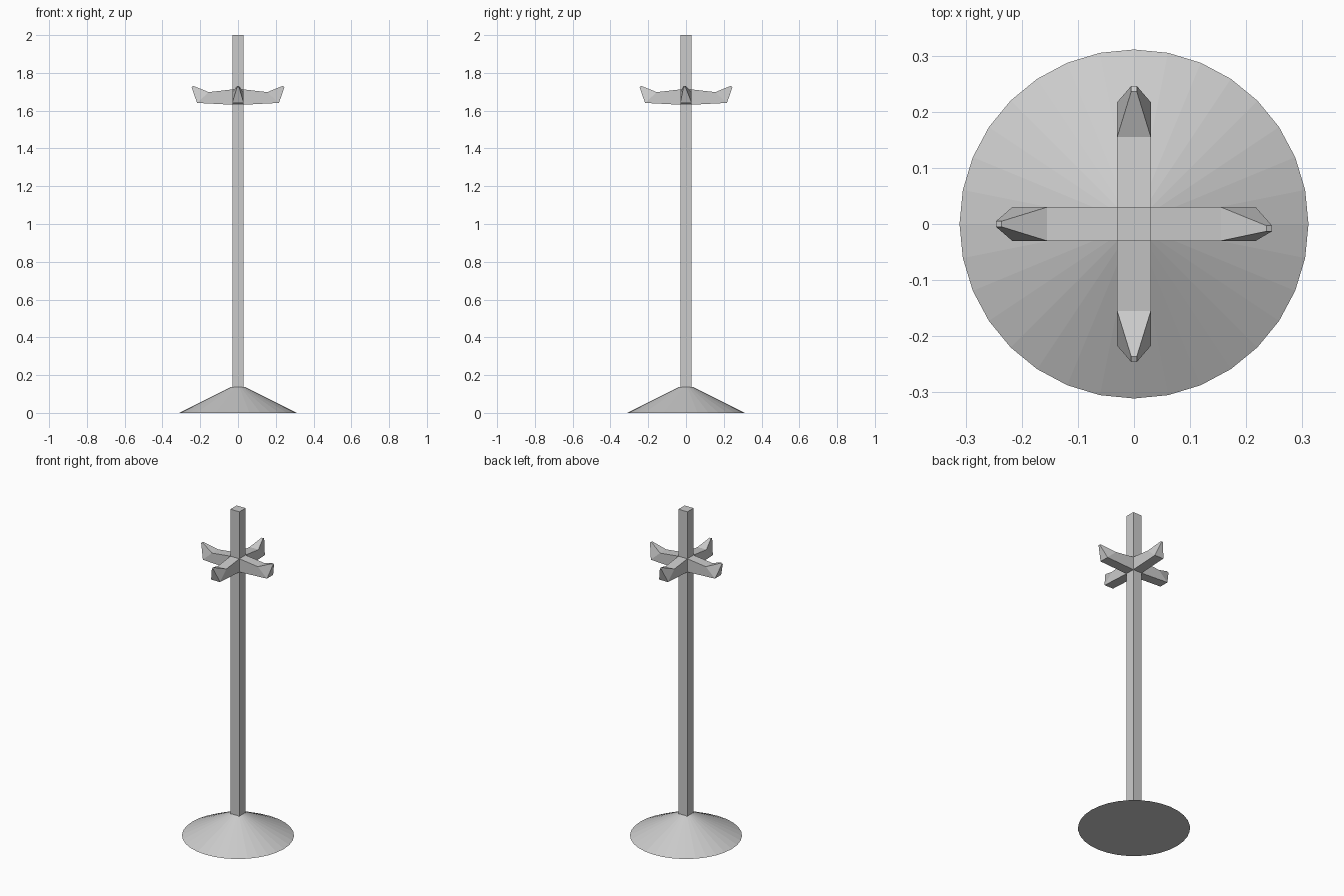
import bpy, bmesh, math
from mathutils import Matrix

if "Cube" in bpy.data.objects:
    bpy.data.objects.remove(bpy.data.objects["Cube"])

W = 0.03  # half width of the square pole and pegs


def finish(name, bm):
    bmesh.ops.recalc_face_normals(bm, faces=bm.faces)
    mesh = bpy.data.meshes.new(name)
    bm.to_mesh(mesh)
    bm.free()
    ob = bpy.data.objects.new(name, mesh)
    bpy.context.collection.objects.link(ob)
    return ob


# Conical foot
bm = bmesh.new()
bmesh.ops.create_cone(bm, cap_ends=True, segments=32, radius1=0.311, radius2=0.036,
                      depth=0.137, matrix=Matrix.Translation((0, 0, 0.0685)))
finish("base", bm)

# Square pole
bm = bmesh.new()
bmesh.ops.create_cube(bm, size=1, matrix=Matrix.Translation((0, 0, 1.005))
                      @ Matrix.Diagonal((2 * W, 2 * W, 1.99, 1)))
finish("pole", bm)


# Upturned peg: pairs of corners along +x, tapering to a small blunt tip
def peg(name, angle, tip_shift=0.0):
    stations = [  # x, half width, z, sideways shift
        (0.0, W, 1.63, 0), (0.0, W, 1.716, 0),          # root bottom, top
        (0.217, W, 1.641, 0), (0.155, W, 1.698, 0),     # end bottom, shoulder
        (0.236, 0.005, 1.731, tip_shift), (0.246, 0.005, 1.726, tip_shift),
    ]
    bm = bmesh.new()
    v = [(bm.verts.new((x, s - w, z)), bm.verts.new((x, s + w, z)))
         for x, w, z, s in stations]
    # strips across the width, going round the profile
    loop = [0, 2, 5, 4, 3, 1]
    for a, b in zip(loop, loop[1:] + loop[:1]):
        bm.faces.new((v[a][0], v[a][1], v[b][1], v[b][0]))
    # left and right sides
    for i in (0, 1):
        bm.faces.new([v[k][i] for k in (0, 2, 3, 1)])
        bm.faces.new([v[k][i] for k in (2, 5, 4, 3)])
    bm.transform(Matrix.Rotation(angle, 4, 'Z'))
    finish(name, bm)


for n, name in enumerate(("right_peg", "back_peg", "left_peg", "front_peg")):
    peg(name, n * math.pi / 2, -0.008 if n == 0 else 0.0)
